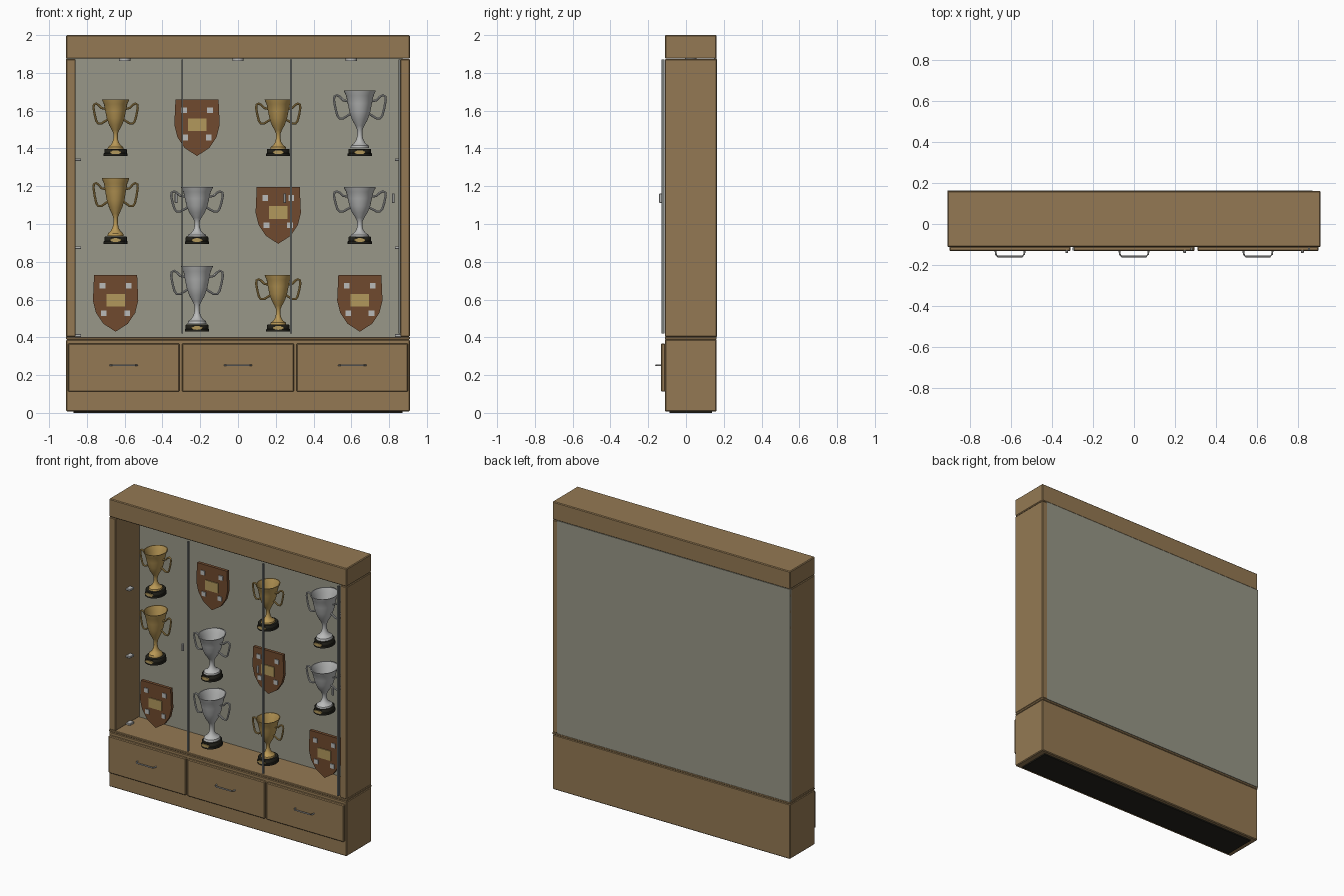
import bpy, bmesh, math
from mathutils import Matrix, Vector

if "Cube" in bpy.data.objects:
    bpy.data.objects.remove(bpy.data.objects["Cube"])


def mat(name, r, g, b):
    m = bpy.data.materials.new(name)
    lin = [((c / 255 + 0.055) / 1.055) ** 2.4 for c in (r, g, b)]
    m.diffuse_color = (*lin, 1)
    m.use_nodes = True
    m.node_tree.nodes["Principled BSDF"].inputs["Base Color"].default_value = m.diffuse_color
    return m


WOOD = mat("oak wood", 148, 121, 83)
BACK = mat("grey backing", 152, 151, 136)
BLACK = mat("black", 36, 35, 28)
GOLD = mat("gold", 186, 153, 86)
SILVER = mat("silver", 186, 187, 186)
BROWN = mat("dark brown wood", 112, 74, 46)
BRASS = mat("brass plate", 178, 152, 92)
EDGE = mat("glass edge grey", 120, 124, 122)


def add(name, bm, material, smooth=False):
    bmesh.ops.recalc_face_normals(bm, faces=bm.faces)
    me = bpy.data.meshes.new(name)
    bm.to_mesh(me)
    bm.free()
    me.materials.append(material)
    ob = bpy.data.objects.new(name, me)
    bpy.context.collection.objects.link(ob)
    if smooth:
        bpy.ops.object.select_all(action='DESELECT')
        ob.select_set(True)
        bpy.context.view_layer.objects.active = ob
        bpy.ops.object.shade_smooth_by_angle(angle=math.radians(40))
    return ob


def box(name, x0, x1, y0, y1, z0, z1, material, bevel=0.0):
    bm = bmesh.new()
    size = Matrix.Diagonal((x1 - x0, y1 - y0, z1 - z0, 1))
    centre = Matrix.Translation(((x0 + x1) / 2, (y0 + y1) / 2, (z0 + z1) / 2))
    bmesh.ops.create_cube(bm, size=1, matrix=centre @ size)
    ob = add(name, bm, material)
    if bevel:
        mod = ob.modifiers.new("edge", 'BEVEL')
        mod.width, mod.segments = bevel, 1
    return ob


def lathe(name, profile, centre, rx, ry, sz, material, n=32):
    """Revolve (radius, height) points into an elliptical solid."""
    bm = bmesh.new()
    cx, cy, cz = centre
    rings = []
    for r, z in profile:
        if r == 0:
            rings.append([bm.verts.new((cx, cy, cz + z * sz))] * n)
        else:
            rings.append([bm.verts.new((cx + r * rx * math.cos(2 * math.pi * i / n),
                                        cy + r * ry * math.sin(2 * math.pi * i / n),
                                        cz + z * sz)) for i in range(n)])
    for a, b in zip(rings, rings[1:]):
        for i in range(n):
            j = (i + 1) % n
            bm.faces.new(list(dict.fromkeys((a[i], a[j], b[j], b[i]))))
    return add(name, bm, material, True)


def tube(name, points, radius, material, n=8):
    """Sweep a round section along a path."""
    bm = bmesh.new()
    pts = [Vector(p) for p in points]
    rings = []
    for i, p in enumerate(pts):
        t = (pts[min(i + 1, len(pts) - 1)] - pts[max(i - 1, 0)]).normalized()
        side = Vector((0, 1, 0)) if abs(t.y) < 0.1 else Vector((0, 0, 1))
        u = (side - t * side.dot(t)).normalized()
        v = t.cross(u)
        rings.append([bm.verts.new(p + radius * (u * math.cos(2 * math.pi * k / n)
                                                 + v * math.sin(2 * math.pi * k / n)))
                      for k in range(n)])
    for a, b in zip(rings, rings[1:]):
        for k in range(n):
            j = (k + 1) % n
            bm.faces.new((a[k], a[j], b[j], b[k]))
    bm.faces.new(rings[0])
    bm.faces.new(rings[-1])
    return add(name, bm, material, True)


# Cabinet carcass
F, B = -0.112, 0.162
box("plinth_plate", -0.87, 0.87, F + 0.025, B - 0.025, 0, 0.02, BLACK)
box("drawer_base", -0.91, 0.91, F, B, 0.008, 0.388, WOOD, 0.005)
box("display_floor", -0.91, 0.91, F, B, 0.388, 0.403, WOOD, 0.003)
box("header", -0.91, 0.91, F, B, 1.875, 2.0, WOOD, 0.005)
for s, side in ((-1, "left"), (1, "right")):
    xs = sorted((s * 0.91, s * 0.86))
    box(f"{side}_side_panel", *xs, F, B, 0.403, 1.873, WOOD, 0.004)
    # shelf pegs
    for z in (0.41, 0.875, 1.34):
        xs = sorted((s * 0.862, s * 0.83))
        box(f"{side}_shelf_peg", *xs, 0.005, 0.05, z - 0.007, z + 0.007, SILVER, 0.002)
box("back_panel", -0.91, 0.872, 0.148, 0.1635, 0.403, 1.877, BACK)

# Drawers with bar handles
for x in (-0.605, 0, 0.605):
    box("drawer_front", x - 0.296, x + 0.296, -0.133, F + 0.002, 0.112, 0.368, WOOD, 0.005)
    tube("drawer_handle", [(x - 0.071, -0.131, 0.252), (x - 0.069, -0.148, 0.252),
                           (x - 0.06, -0.159, 0.252), (x + 0.06, -0.159, 0.252),
                           (x + 0.069, -0.148, 0.252), (x + 0.071, -0.131, 0.252)],
         0.0045, SILVER)

# Glass door edges, door pulls and ceiling lamps
for x in (-0.295, 0.28, 0.855):
    box("door_edge", x - 0.005, x + 0.005, -0.13, -0.115, 0.42, 1.872, EDGE)
    box("door_pull", x - 0.04, x - 0.026, -0.142, -0.128, 1.11, 1.162, SILVER, 0.003)
for x in (-0.6, 0, 0.6):
    lathe("ceiling_lamp", [(0, 0), (0.03, 0), (0.03, 0.012), (0, 0.012)],
          (x, 0.025, 1.864), 1, 1, 1, SILVER, 24)

# Trophy cups
YC = 0.025
CUP = [(0, 0.036), (0.043, 0.036), (0.040, 0.048), (0.026, 0.058), (0.016, 0.074),
       (0.0115, 0.095), (0.0125, 0.12), (0.02, 0.138), (0.035, 0.165), (0.047, 0.20),
       (0.055, 0.24), (0.062, 0.275), (0.071, 0.294), (0.072, 0.3), (0.067, 0.3),
       (0.057, 0.27), (0.049, 0.23), (0.036, 0.185), (0.018, 0.155), (0, 0.15)]
BASE = [(0, 0), (0.064, 0), (0.064, 0.012), (0.06, 0.015), (0.06, 0.034), (0.057, 0.038), (0, 0.038)]
HANDLE = [(0.055, 0.25), (0.075, 0.254), (0.09, 0.27), (0.104, 0.278), (0.115, 0.272),
          (0.117, 0.255), (0.111, 0.22), (0.102, 0.185), (0.092, 0.172), (0.075, 0.172),
          (0.043, 0.192)]


def trophy(x, z, material, wide, tall):
    ry = 1.2 * wide
    lathe("trophy_cup", CUP, (x, YC, z), wide, ry, tall, material)
    lathe("trophy_base", BASE, (x, YC, z), 1, 1.2, 1, BLACK)
    for s in (-1, 1):
        tube("trophy_handle", [(x + s * px * wide, YC, z + pz * tall) for px, pz in HANDLE],
             0.006, material)
    # oval plate on the base
    bm = bmesh.new()
    m = (Matrix.Translation((x, YC - 0.0725, z + 0.02)) @ Matrix.Diagonal((0.031, 1, 0.01, 1))
         @ Matrix.Rotation(math.pi / 2, 4, 'X'))
    bmesh.ops.create_cone(bm, cap_ends=True, segments=20, radius1=1, radius2=1, depth=0.009, matrix=m)
    add("trophy_plate", bm, BRASS)


# Shield plaques
OUTLINE = [(0, 0), (0.065, 0.042), (0.104, 0.1), (0.12, 0.165), (0.114, 0.3),
           (-0.114, 0.3), (-0.12, 0.165), (-0.104, 0.1), (-0.065, 0.042)]


def shield(x, z):
    y = 0.025
    bm = bmesh.new()
    face = bm.faces.new([bm.verts.new((x + px, y, z + pz)) for px, pz in OUTLINE])
    ext = bmesh.ops.extrude_face_region(bm, geom=[face])
    bmesh.ops.translate(bm, vec=(0, 0.022, 0),
                        verts=[v for v in ext["geom"] if isinstance(v, bmesh.types.BMVert)])
    add("shield_plaque", bm, BROWN)
    box("shield_plate", x - 0.049, x + 0.049, y - 0.006, y + 0.002, z + 0.132, z + 0.199, BRASS)
    for s in (-1, 1):
        for px, pz in ((0.069, 0.243), (0.062, 0.098)):
            cx = x + s * px
            box("shield_stud", cx - 0.015, cx + 0.015, y - 0.006, y + 0.002,
                z + pz - 0.015, z + pz + 0.015, SILVER)


# Arrangement: shelf height, then one item per column
COLUMNS = (-0.648, -0.217, 0.213, 0.645)
small_gold, tall_gold = (GOLD, 1, 1), (GOLD, 1, 1.16)
small_silver, tall_silver = (SILVER, 1.17, 1), (SILVER, 1.17, 1.16)
ROWS = ((1.36, (small_gold, None, small_gold, tall_silver)),
        (0.895, (tall_gold, small_silver, None, small_silver)),
        (0.43, (None, tall_silver, small_gold, None)))
for z, items in ROWS:
    for x, item in zip(COLUMNS, items):
        if item:
            trophy(x, z, *item)
        else:
            shield(x, z)
